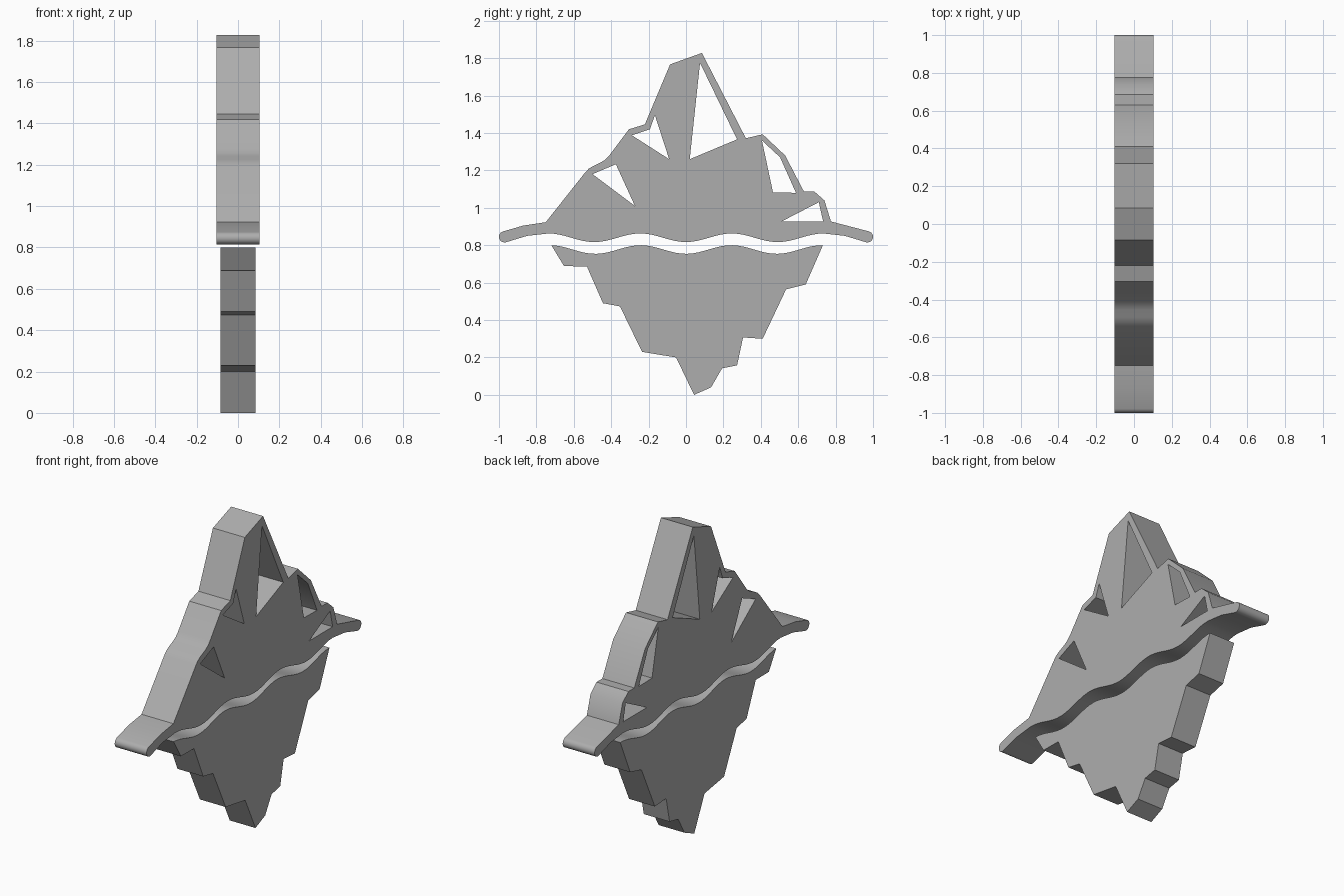
import bpy
import bmesh
from math import cos, sin, pi, radians

cube = bpy.data.objects.get("Cube")
if cube:
    bpy.data.objects.remove(cube, do_unlink=True)

# Single plain mid grey
grey = bpy.data.materials.new("mid grey")
grey.use_nodes = True
grey_value = (0.42, 0.42, 0.42, 1)
grey.diffuse_color = grey_value
grey.node_tree.nodes["Principled BSDF"].inputs["Base Color"].default_value = grey_value


def wave(start, end, middle, period, steps=48):
    """Points along a gentle water ripple, running from start to end in y."""
    points = []
    for i in range(steps + 1):
        y = start + (end - start) * i / steps
        points.append((y, middle - 0.023 * cos(2 * pi * y / period)))
    return points


def rounded_tip(side, steps=12):
    """Round end of the waterline, from its underside up to its top."""
    points = []
    for i in range(steps + 1):
        a = radians(-105 + 180 * i / steps)
        points.append((side * (0.97 + 0.03 * cos(a)), 0.845 + 0.03 * sin(a)))
    return points


def slab(name, outline, holes, half_width):
    """Flat cut-out in the y-z plane, extruded evenly to both sides in x."""
    bm = bmesh.new()
    edges = []
    for loop in [outline] + holes:
        verts = [bm.verts.new((-half_width, y, z)) for y, z in loop]
        for i, vert in enumerate(verts):
            edges.append(bm.edges.new((vert, verts[i - 1])))
    bmesh.ops.triangle_fill(bm, edges=edges, use_beauty=True)
    result = bmesh.ops.extrude_face_region(bm, geom=bm.faces[:], use_keep_orig=True)
    moved = [v for v in result["geom"] if isinstance(v, bmesh.types.BMVert)]
    bmesh.ops.translate(bm, verts=moved, vec=(2 * half_width, 0, 0))
    bmesh.ops.recalc_face_normals(bm, faces=bm.faces[:])

    mesh = bpy.data.meshes.new(name)
    bm.to_mesh(mesh)
    bm.free()
    mesh.materials.append(grey)
    obj = bpy.data.objects.new(name, mesh)
    bpy.context.collection.objects.link(obj)
    bpy.ops.object.select_all(action="DESELECT")
    obj.select_set(True)
    bpy.context.view_layer.objects.active = obj
    bpy.ops.object.shade_smooth_by_angle(angle=radians(33))
    return obj


# Iceberg above the water: jagged peaks, back to front, one ledge softened
peaks = [
    (0.775, 0.927), (0.74, 1.04), (0.685, 1.088), (0.63, 1.088), (0.53, 1.28),
    (0.41, 1.393), (0.32, 1.372), (0.085, 1.828), (-0.085, 1.767),
    (-0.22, 1.446), (-0.305, 1.42), (-0.41, 1.28), (-0.432, 1.257),
    (-0.455, 1.243), (-0.495, 1.224), (-0.52, 1.209), (-0.54, 1.188),
    (-0.75, 0.923), (-0.87, 0.905),
]
underside = [(-0.85, 0.85)] + wave(-0.735, 0.735, 0.84, 0.49) + [(0.85, 0.85)]
top_outline = underside + rounded_tip(1) + peaks + rounded_tip(-1)[::-1]

# Facet openings through the peaks
facets = [
    [(-0.5, 1.18), (-0.375, 1.233), (-0.273, 1.01)],
    [(-0.29, 1.388), (-0.193, 1.42), (-0.166, 1.495), (-0.09, 1.26)],
    [(0.075, 1.775), (0.273, 1.366), (0.02, 1.26)],
    [(0.406, 1.36), (0.503, 1.27), (0.588, 1.08), (0.465, 1.083)],
    [(0.513, 0.928), (0.71, 1.03), (0.733, 0.928)],
]
slab("iceberg_top", top_outline, facets, 0.104)

# Iceberg below the water: stepped point under a rippled edge
steps_down = [
    (0.64, 0.59), (0.535, 0.564), (0.41, 0.3), (0.305, 0.307),
    (0.273, 0.158), (0.193, 0.142), (0.134, 0.04), (0.043, 0),
    (-0.053, 0.2), (-0.235, 0.23), (-0.353, 0.473), (-0.444, 0.49),
    (-0.53, 0.687), (-0.652, 0.688),
]
slab("iceberg_bottom", wave(-0.72, 0.732, 0.777, 0.485) + steps_down, [], 0.084)
